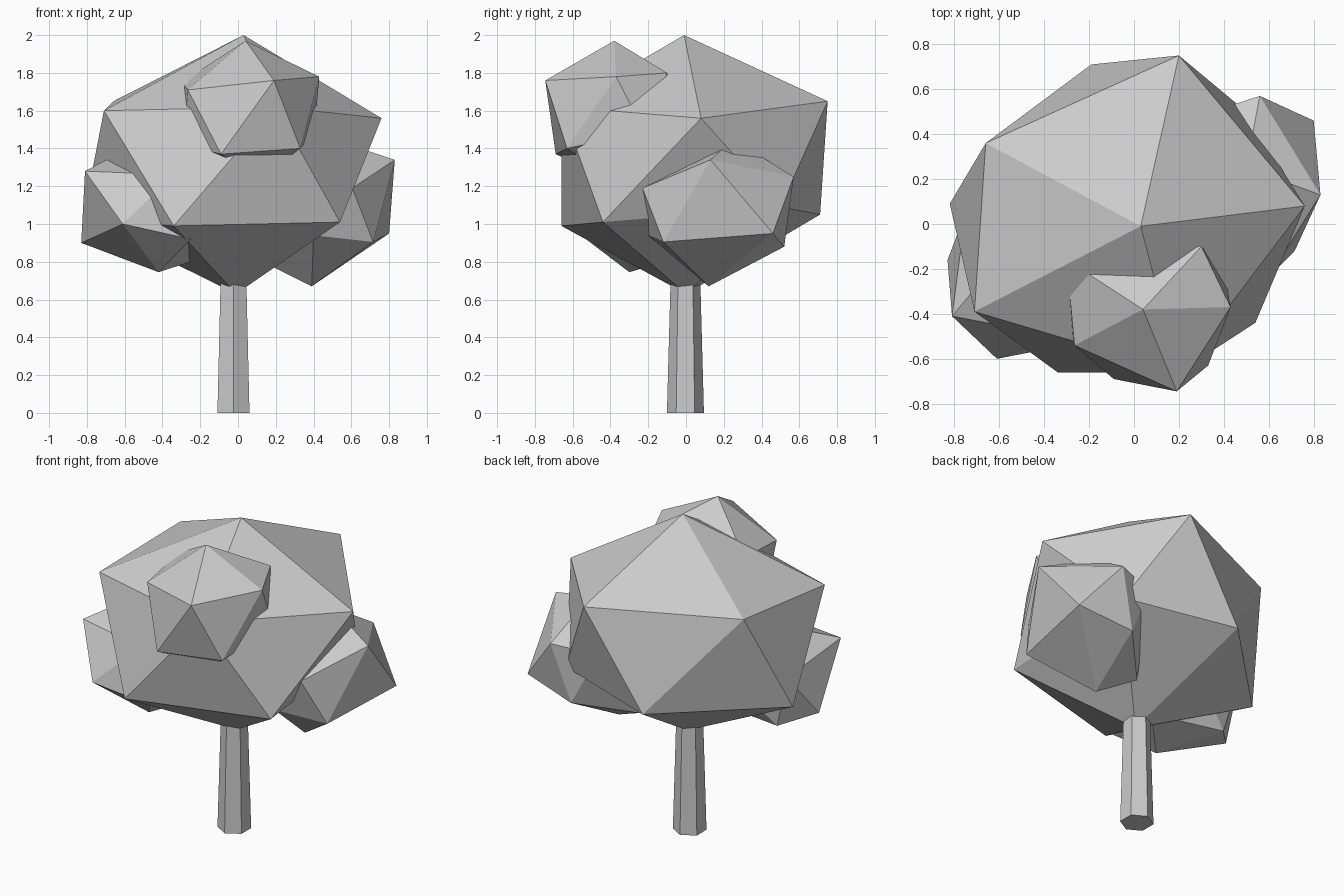
import bpy, bmesh
from mathutils import Vector

if "Cube" in bpy.data.objects:
    bpy.data.objects.remove(bpy.data.objects["Cube"])


def finish(name, bm):
    bmesh.ops.recalc_face_normals(bm, faces=bm.faces)
    mesh = bpy.data.meshes.new(name)
    bm.to_mesh(mesh)
    bm.free()
    bpy.context.collection.objects.link(bpy.data.objects.new(name, mesh))


def clump(name, corners, centre=None, opposite=()):
    """Irregular 20-sided leaf clump; 'opposite' corners are mirrored through the centre."""
    pts = [Vector(p) for p in corners]
    pts += [2 * Vector(centre) - pts[i] for i in opposite]
    bm = bmesh.new()
    for p in pts:
        bm.verts.new(p)
    bmesh.ops.convex_hull(bm, input=bm.verts)
    bmesh.ops.delete(bm, geom=[v for v in bm.verts if not v.link_faces], context='VERTS')
    finish(name, bm)


# Tapered six-sided trunk
bm = bmesh.new()
rings = []
for z, r in ((0, 0.098), (0.8, 0.076)):
    ring = bmesh.ops.create_circle(bm, segments=6, radius=r)["verts"]
    bmesh.ops.translate(bm, verts=ring, vec=(-0.024, -0.003, z))
    rings.append(ring)
bmesh.ops.convex_hull(bm, input=bm.verts)
bmesh.ops.dissolve_limit(bm, angle_limit=0.02, verts=bm.verts, edges=bm.edges)
finish("trunk", bm)

# Main crown: top, upper ring, lower ring, bottom
clump("crown", [
    (0.03, -0.01, 2.0),
    (-0.71, -0.39, 1.60), (0.20, -0.66, 1.62), (0.76, 0.08, 1.56),
    (0.20, 0.75, 1.65), (-0.66, 0.36, 1.65),
    (-0.34, -0.66, 0.99), (0.54, -0.44, 1.01), (0.50, 0.50, 1.09),
    (-0.19, 0.71, 1.05), (-0.82, 0.09, 1.03),
    (-0.01, 0.0, 0.63)])

# Upper front clump
clump("front_clump", [
    (0.04, -0.38, 1.97), (0.19, -0.745, 1.76), (0.43, -0.37, 1.78),
    (-0.265, -0.54, 1.71), (-0.09, -0.69, 1.37), (0.33, -0.63, 1.40),
    (-0.30, -0.16, 1.75), (0.30, -0.10, 1.80)],
    (0.07, -0.38, 1.60), (0, 1, 2, 3))

# Lower right clump
clump("right_clump", [
    (0.83, 0.13, 1.34), (0.80, 0.46, 0.95), (0.715, -0.12, 0.905),
    (0.56, 0.57, 1.25), (0.605, -0.23, 1.19), (0.39, 0.12, 0.67),
    (0.45, 0.52, 0.88), (0.50, 0.25, 1.45), (0.40, -0.20, 0.94)],
    (0.50, 0.18, 1.06), (0, 1, 2))

# Lower left clump
clump("left_clump", [
    (-0.81, -0.41, 1.28), (-0.61, -0.60, 1.0), (-0.83, -0.16, 0.90),
    (-0.42, -0.30, 0.745), (-0.34, -0.50, 1.26), (-0.25, -0.53, 0.92),
    (-0.60, -0.16, 1.39)],
    (-0.50, -0.24, 1.05), (0, 1, 2, 4, 5))
